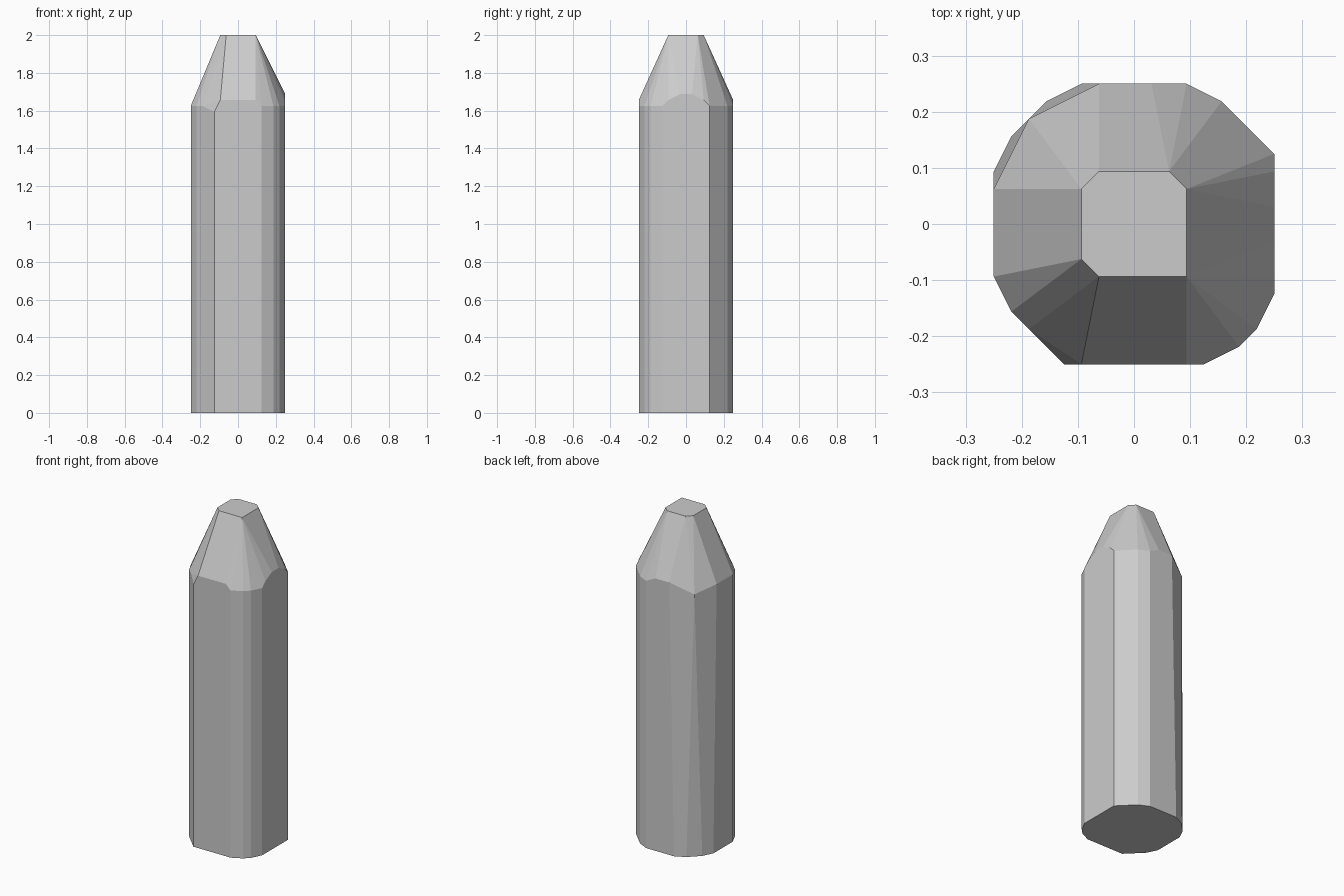
import bpy
import bmesh

default_cube = bpy.data.objects.get("Cube")
if default_cube:
    bpy.data.objects.remove(default_cube, do_unlink=True)

UNIT = 1 / 32  # modelling grid step

grey = bpy.data.materials.new("plain grey")
grey.use_nodes = True
colour = (0.6, 0.6, 0.6, 1.0)
grey.diffuse_color = colour
grey.node_tree.nodes["Principled BSDF"].inputs["Base Color"].default_value = colour


def faceted_solid(name, rings, material):
    """Wrap a tight faceted skin round stacked outlines."""
    bm = bmesh.new()
    for ring in rings:
        for x, y, z in ring:
            bm.verts.new((x * UNIT, y * UNIT, z * UNIT))
    bmesh.ops.convex_hull(bm, input=bm.verts[:])
    loose = [v for v in bm.verts if not v.link_faces]
    bmesh.ops.delete(bm, geom=loose, context="VERTS")
    bmesh.ops.dissolve_limit(bm, angle_limit=0.002, verts=bm.verts[:], edges=bm.edges[:])
    bmesh.ops.recalc_face_normals(bm, faces=bm.faces[:])
    mesh = bpy.data.meshes.new(name)
    bm.to_mesh(mesh)
    bm.free()
    mesh.materials.append(material)
    solid = bpy.data.objects.new(name, mesh)
    bpy.context.collection.objects.link(solid)
    return solid


# Flat base outline
base = [(x, y, 0) for x, y in (
    (8, -4), (8, 4), (7, 5), (5, 7), (3, 8), (-3, 8), (-5, 7), (-7, 5), (-8, 3),
    (-8, -3), (-7, -5), (-6, -6), (-4, -8), (4, -8), (6, -7), (7, -6))]

# Uneven shoulder where the shaft meets the tapered tip
shoulder = [
    (-4, -8, 51), (-3, -8, 53), (3, -8, 53), (4, -8, 52), (6, -7, 52), (7, -6, 52),
    (8, -4, 52), (8, -3, 53), (8, -1, 54), (8, 1, 54), (8, 3, 53), (8, 4, 52),
    (7, 5, 52), (5, 7, 52), (3, 8, 52), (1, 8, 53), (-2, 8, 53), (-6, 6, 51),
    (-8, 2, 52), (-8, -3, 52), (-7, -5, 52), (-6, -6, 52)]

# Blunt end of the tip
tip = [(x, y, 64) for x, y in (
    (-2, -3), (3, -3), (3, 2), (2, 3), (-2, 3), (-3, 2), (-3, -2))]

faceted_solid("pointed_post", (base, shoulder, tip), grey)
